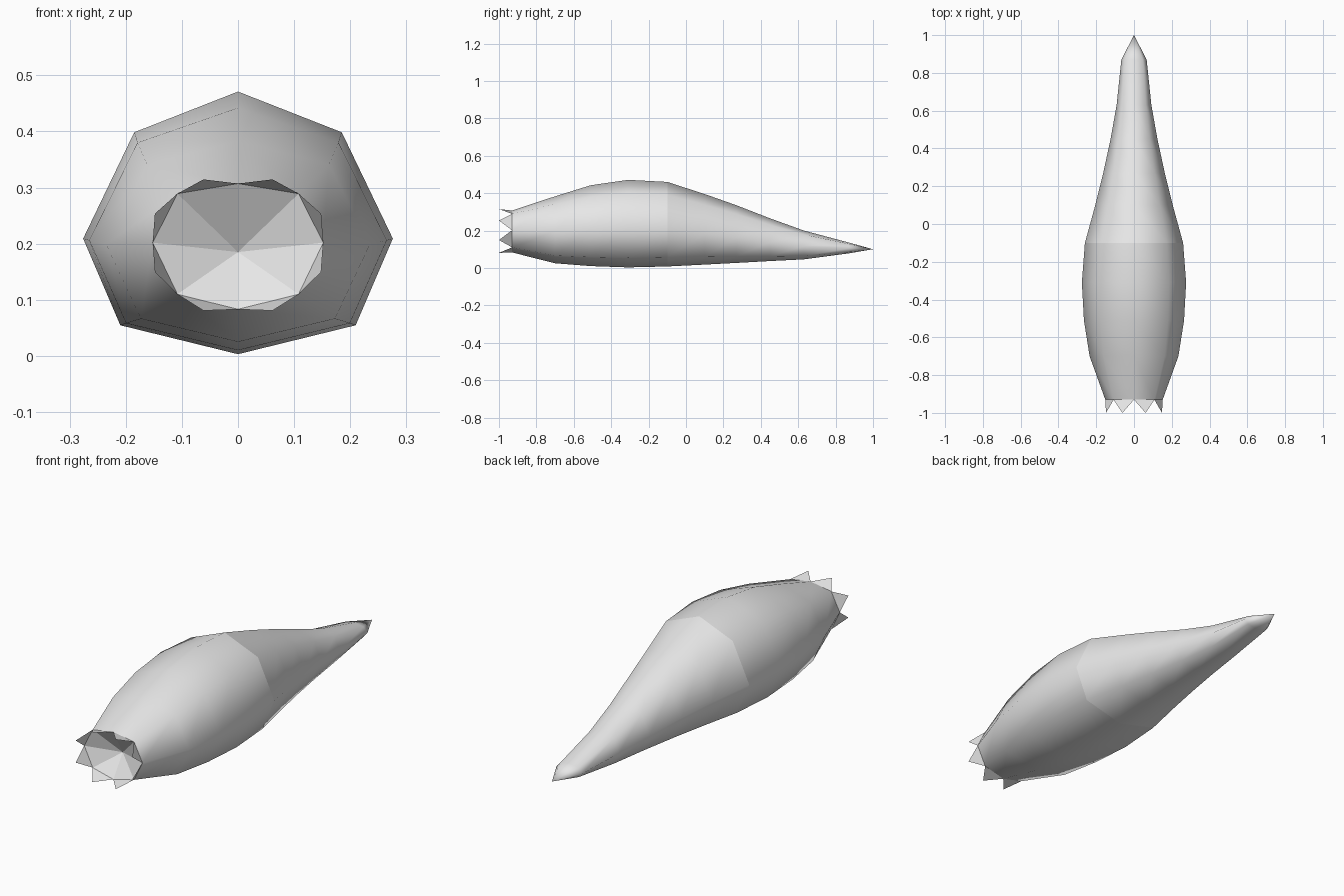
import bpy, bmesh

if "Cube" in bpy.data.objects:
    bpy.data.objects.remove(bpy.data.objects["Cube"])

grey = bpy.data.materials.new("plain_grey")
grey.diffuse_color = (0.8, 0.8, 0.8, 1)
grey.use_nodes = True
grey.node_tree.nodes["Principled BSDF"].inputs["Base Color"].default_value = grey.diffuse_color

# Half cross-sections as (width fraction, height fraction), bottom to top
ROUND = [(0, 0), (0.71, 0.12), (1, 0.53), (0.71, 0.92), (0, 1)]
FULL = [(0, 0), (0.76, 0.11), (1, 0.44), (0.67, 0.845), (0, 1)]


def ring(y, w, bottom, top, mix):
    """Eight-sided section, blended from round (0) to full (1)."""
    half = []
    for (ax, az), (bx, bz) in zip(ROUND, FULL):
        fx, fz = ax + (bx - ax) * mix, az + (bz - az) * mix
        half.append((fx * w, y, bottom + fz * (top - bottom)))
    return half + [(-x, yy, z) for x, yy, z in reversed(half[1:-1])]


def finish(name, bm, smooth):
    mesh = bpy.data.meshes.new(name)
    for f in bm.faces:
        f.smooth = smooth
    bm.to_mesh(mesh)
    bm.free()
    mesh.materials.append(grey)
    obj = bpy.data.objects.new(name, mesh)
    bpy.context.collection.objects.link(obj)
    return obj


def loft(name, sections, tip=None):
    bm = bmesh.new()
    rows = [[bm.verts.new(p) for p in ring(*s)] for s in sections]
    for a, b in zip(rows, rows[1:]):
        for i in range(8):
            j = (i + 1) % 8
            bm.faces.new((a[i], a[j], b[j], b[i]))
    if tip:
        t = bm.verts.new(tip)
        for i in range(8):
            bm.faces.new((rows[-1][i], rows[-1][(i + 1) % 8], t))
    # Orient outward: the first side face lies underneath and must face down
    bm.faces.ensure_lookup_table()
    bm.normal_update()
    if bm.faces[0].normal.z > 0:
        bmesh.ops.reverse_faces(bm, faces=bm.faces[:])
    return finish(name, bm, True)


MOUTH = (-0.93, 0.152, 0.083, 0.307, 0)
JOIN = (-0.10, 0.26, 0.008, 0.46, 1)

# Swollen front body
loft("body", [
    MOUTH,
    (-0.70, 0.235, 0.025, 0.383, 0.5),
    (-0.51, 0.265, 0.010, 0.442, 0.85),
    (-0.31, 0.276, 0.003, 0.471, 1),
    JOIN])

# Tapering tail, shaded separately from the body
loft("tail", [
    JOIN,
    (0.10, 0.205, 0.018, 0.395, 1),
    (0.27, 0.163, 0.027, 0.335, 1),
    (0.45, 0.124, 0.037, 0.265, 1),
    (0.63, 0.092, 0.046, 0.200, 0.8),
    (0.87, 0.067, 0.078, 0.136, 0.6)], tip=(0, 1, 0.10))

# Sunken faceted mouth
rim = ring(*MOUTH)
bm = bmesh.new()
vs = [bm.verts.new(p) for p in rim]
apex = bm.verts.new((0, -0.86, 0.185))
for i in range(8):
    bm.faces.new((vs[i], vs[(i + 1) % 8], apex))
bm.faces.ensure_lookup_table()
bm.normal_update()
if bm.faces[0].normal.y > 0:
    bmesh.ops.reverse_faces(bm, faces=bm.faces[:])
finish("mouth", bm, False)

# Ring of pointed teeth, one on each rim edge, flared slightly outward
bm = bmesh.new()
for i in range(8):
    a, b = rim[i], rim[(i + 1) % 8]
    mx, mz = (a[0] + b[0]) / 2, (a[2] + b[2]) / 2 - 0.195
    tip = (mx * 1.14, -1.0, 0.195 + mz * 1.16)
    f = bm.faces.new([bm.verts.new(p) for p in (a, b, tip)])
    f.normal_update()
    if f.normal.x * mx + f.normal.z * mz < 0:
        f.normal_flip()
finish("teeth", bm, False)
